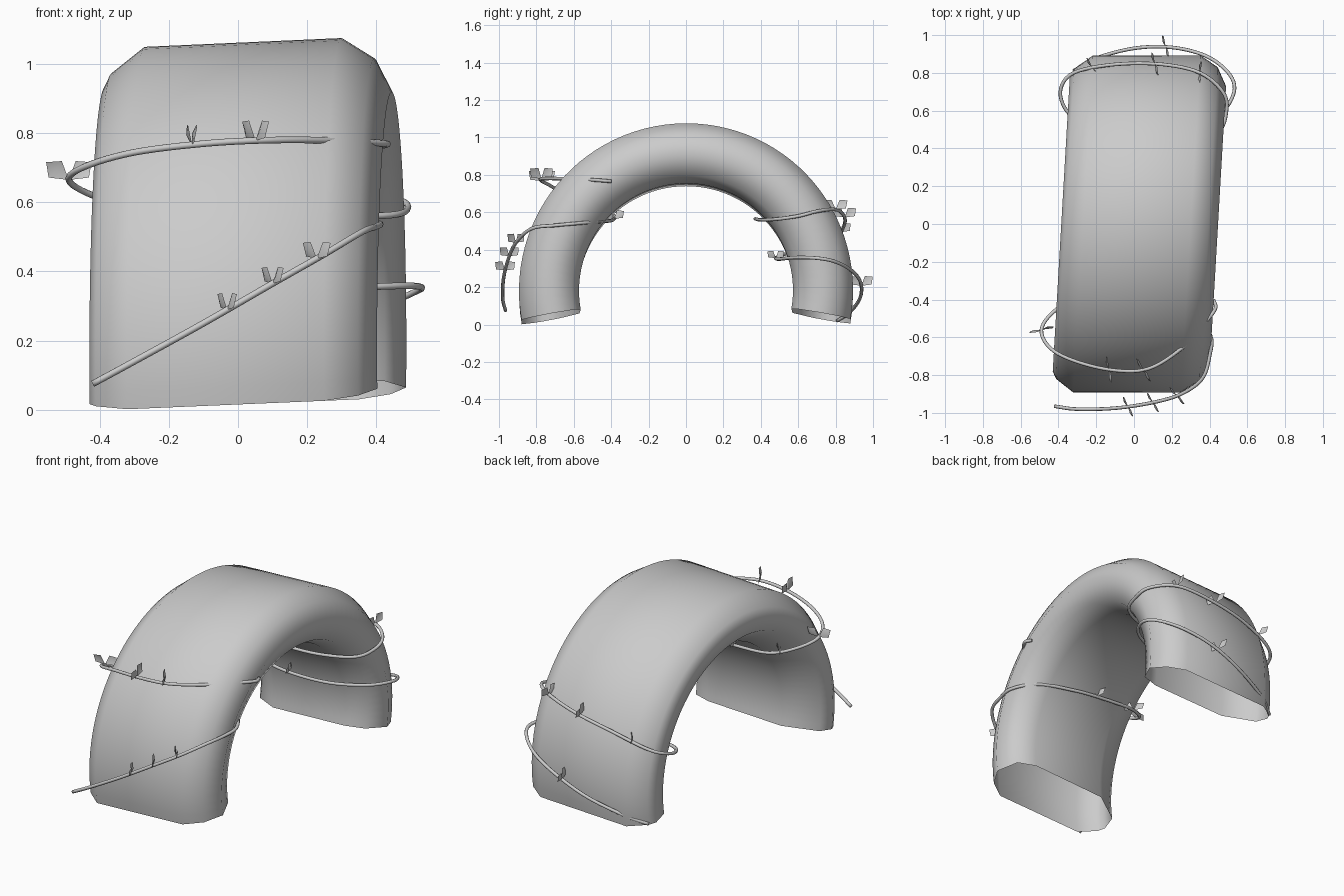
import bpy, bmesh, math
from mathutils import Vector

if "Cube" in bpy.data.objects:
    bpy.data.objects.remove(bpy.data.objects["Cube"])

grey = bpy.data.materials.new("light_grey")
grey.diffuse_color = (0.6, 0.6, 0.6, 1)
grey.use_nodes = True
grey.node_tree.nodes["Principled BSDF"].inputs["Base Color"].default_value = grey.diffuse_color


def finish(bm, name, smooth):
    me = bpy.data.meshes.new(name)
    bm.to_mesh(me)
    bm.free()
    me.materials.append(grey)
    for p in me.polygons:
        p.use_smooth = smooth
    ob = bpy.data.objects.new(name, me)
    bpy.context.collection.objects.link(ob)
    return ob


# Arch: open-ended chamfered slab section (width, radius) swept past a half circle
section = [(-.415, .78), (-.395, .82), (-.30, .892), (.27, .893), (.365, .83),
           (.415, .73), (.36, .61), (.25, .572), (-.23, .578), (-.40, .69)]
bm = bmesh.new()
rings = []
STEPS = 56
for i in range(STEPS + 1):
    a = math.radians(-10 + 200 * i / STEPS)
    ring = []
    for w, r in section:
        y = r * math.cos(a)
        x = w + .03 + .058 * y
        ring.append(bm.verts.new((x, y, .17 + r * math.sin(a) + .043 * x)))
    rings.append(ring)
n = len(section)
for r0, r1 in zip(rings, rings[1:]):
    for j in range(n):
        k = (j + 1) % n
        bm.faces.new((r0[j], r0[k], r1[k], r1[j]))
bmesh.ops.recalc_face_normals(bm, faces=bm.faces)
finish(bm, "arch", True)


def spline(pts, steps=6):
    """Catmull-Rom samples through the points."""
    p = [Vector(q) for q in pts]
    p = [2 * p[0] - p[1]] + p + [2 * p[-1] - p[-2]]
    out = []
    for a, b, c, d in zip(p, p[1:], p[2:], p[3:]):
        for s in range(steps):
            t = s / steps
            out.append(.5 * (2 * b + (c - a) * t + (2 * a - 5 * b + 4 * c - d) * t * t
                             + (3 * b - a - 3 * c + d) * t ** 3))
    return out + [p[-2]]


def vine(name, path, radius=.0095, sides=8):
    """Round tube along the path."""
    bm = bmesh.new()
    rows = []
    for i, p in enumerate(path):
        t = (path[min(i + 1, len(path) - 1)] - path[max(i - 1, 0)]).normalized()
        u = t.cross(Vector((0, 0, 1))).normalized()
        v = u.cross(t)
        rows.append([bm.verts.new(p + radius * (u * math.cos(k * math.tau / sides)
                                               + v * math.sin(k * math.tau / sides)))
                     for k in range(sides)])
    for r0, r1 in zip(rows, rows[1:]):
        for j in range(sides):
            k = (j + 1) % sides
            bm.faces.new((r0[j], r0[k], r1[k], r1[j]))
    bm.faces.new(rows[0])
    bm.faces.new(rows[-1])
    bmesh.ops.recalc_face_normals(bm, faces=bm.faces)
    finish(bm, name, True)


def leaves(name, path, spots):
    """Pairs of folded leaves, broad side across the vine, at the nearest path points."""
    bm = bmesh.new()
    for x, y, z, size in spots:
        i = min(range(1, len(path) - 1), key=lambda k: (path[k] - Vector((x, y, z))).length)
        t = path[i + 1] - path[i - 1]
        t.z = 0
        t.normalize()
        out = t.cross(Vector((0, 0, 1)))
        b = path[i]
        for s in (-1, 1):
            d = (out * s * .8 + Vector((0, 0, .65)) + t * .3 * s).normalized()
            side = d.cross(t).normalized()
            nrm = d.cross(side)
            base = bm.verts.new(b)
            tip = bm.verts.new(b + d * size)
            mid = bm.verts.new(b + d * size * .55 + nrm * size * .1)
            l = bm.verts.new(b + d * size * .6 + side * size * .36)
            r = bm.verts.new(b + d * size * .6 - side * size * .36)
            for f in ((base, l, mid), (l, tip, mid), (base, mid, r), (mid, tip, r)):
                bm.faces.new(f)
    finish(bm, name, True)


# Vine spiralling up the front leg
front = spline([(-.42, -.965, .075), (-.3, -.98, .14), (-.1, -.975, .25), (.1, -.945, .365),
                (.25, -.90, .45), (.36, -.82, .515), (.40, -.70, .53), (.405, -.59, .54),
                (.31, -.47, .55), (.12, -.405, .555), (-.05, -.385, .565), (-.28, -.385, .58),
                (-.42, -.46, .62), (-.49, -.56, .665), (-.44, -.66, .705), (-.3, -.73, .745),
                (-.1, -.775, .77), (.08, -.765, .78), (.25, -.66, .78), (.36, -.54, .775),
                (.43, -.45, .77), (.42, -.40, .765)])
vine("front_vine", front)
leaves("front_leaves", front,
       [(-.03, -.96, .28, .075), (.11, -.94, .37, .075), (.23, -.91, .44, .075),
        (-.05, -.39, .565, .07), (-.33, -.4, .59, .075), (-.49, -.56, .665, .085),
        (-.13, -.77, .77, .09), (.06, -.765, .78, .09)])

# Vine spiralling up the back leg
back = spline([(-.32, .81, .02), (-.21, .875, .065), (0, .93, .14), (.2, .935, .22),
               (.38, .89, .285), (.50, .80, .335), (.53, .70, .355), (.45, .58, .358),
               (.25, .50, .35), (0, .48, .355), (-.2, .51, .37), (-.34, .58, .39),
               (-.39, .70, .42), (-.32, .80, .46), (-.1, .845, .53), (.15, .845, .58),
               (.35, .80, .615), (.47, .70, .605), (.49, .60, .58), (.44, .48, .563),
               (.25, .40, .56), (0, .37, .565)])
vine("back_vine", back)
leaves("back_leaves", back,
       [(.17, .93, .21, .08), (0, .48, .355, .06), (-.22, .83, .49, .075),
        (.1, .845, .57, .08), (.34, .80, .615, .08)])
